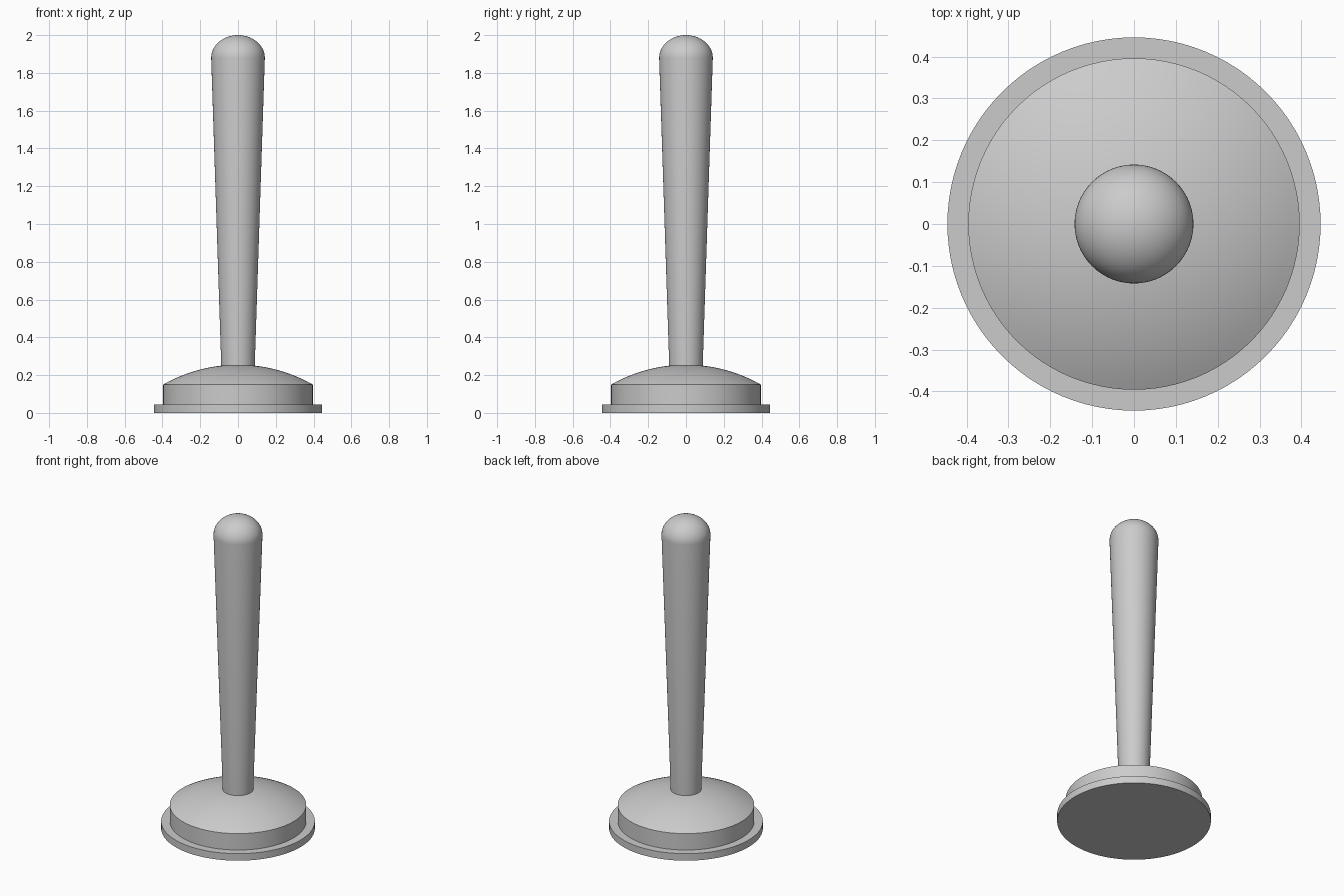
import bpy
import bmesh
from math import sin, cos, pi, sqrt, radians

cube = bpy.data.objects.get("Cube")
if cube:
    bpy.data.objects.remove(cube, do_unlink=True)

SEGMENTS = 96

grey = bpy.data.materials.new("plain_grey")
grey.use_nodes = True
colour = (0.6, 0.6, 0.6, 1.0)
grey.diffuse_color = colour
grey.node_tree.nodes["Principled BSDF"].inputs["Base Color"].default_value = colour


def lathe(name, profile):
    """Spin a closed (radius, height) profile around the z axis."""
    bm = bmesh.new()
    verts = [bm.verts.new((r, 0, z)) for r, z in profile]
    edges = [bm.edges.new(pair) for pair in zip(verts, verts[1:])]
    bmesh.ops.spin(bm, geom=verts + edges, cent=(0, 0, 0), axis=(0, 0, 1),
                   angle=2 * pi, steps=SEGMENTS, use_merge=True)
    bmesh.ops.remove_doubles(bm, verts=bm.verts, dist=1e-5)
    bmesh.ops.recalc_face_normals(bm, faces=bm.faces)
    mesh = bpy.data.meshes.new(name)
    bm.to_mesh(mesh)
    bm.free()
    mesh.materials.append(grey)
    obj = bpy.data.objects.new(name, mesh)
    bpy.context.collection.objects.link(obj)
    bpy.ops.object.select_all(action='DESELECT')
    obj.select_set(True)
    bpy.context.view_layer.objects.active = obj
    bpy.ops.object.shade_smooth_by_angle(angle=radians(20))
    return obj


# Thin foot flange
FLANGE_R, FLANGE_TOP = 0.446, 0.045
lathe("base_flange", [(0, 0), (FLANGE_R, 0), (FLANGE_R, FLANGE_TOP), (0, FLANGE_TOP)])

# Drum with a shallow spherical dome
DRUM_R, DRUM_TOP, RISE = 0.396, 0.15, 0.105
ball = (DRUM_R ** 2 + RISE ** 2) / (2 * RISE)
dome = []
for i in range(17):
    r = DRUM_R * (1 - i / 16)
    dome.append((r, DRUM_TOP + RISE - ball + sqrt(ball ** 2 - r ** 2)))
lathe("domed_base", [(0, FLANGE_TOP), (DRUM_R, FLANGE_TOP)] + dome)

# Handle widening upwards to a rounded end
GRIP_R, GRIP_TOP, CAP = 0.142, 1.88, 0.12
cap = [(GRIP_R * cos(i * pi / 32), GRIP_TOP + CAP * sin(i * pi / 32)) for i in range(16)]
lathe("tapered_handle", [(0, 0.2), (0.087, 0.2)] + cap + [(0, GRIP_TOP + CAP)])
